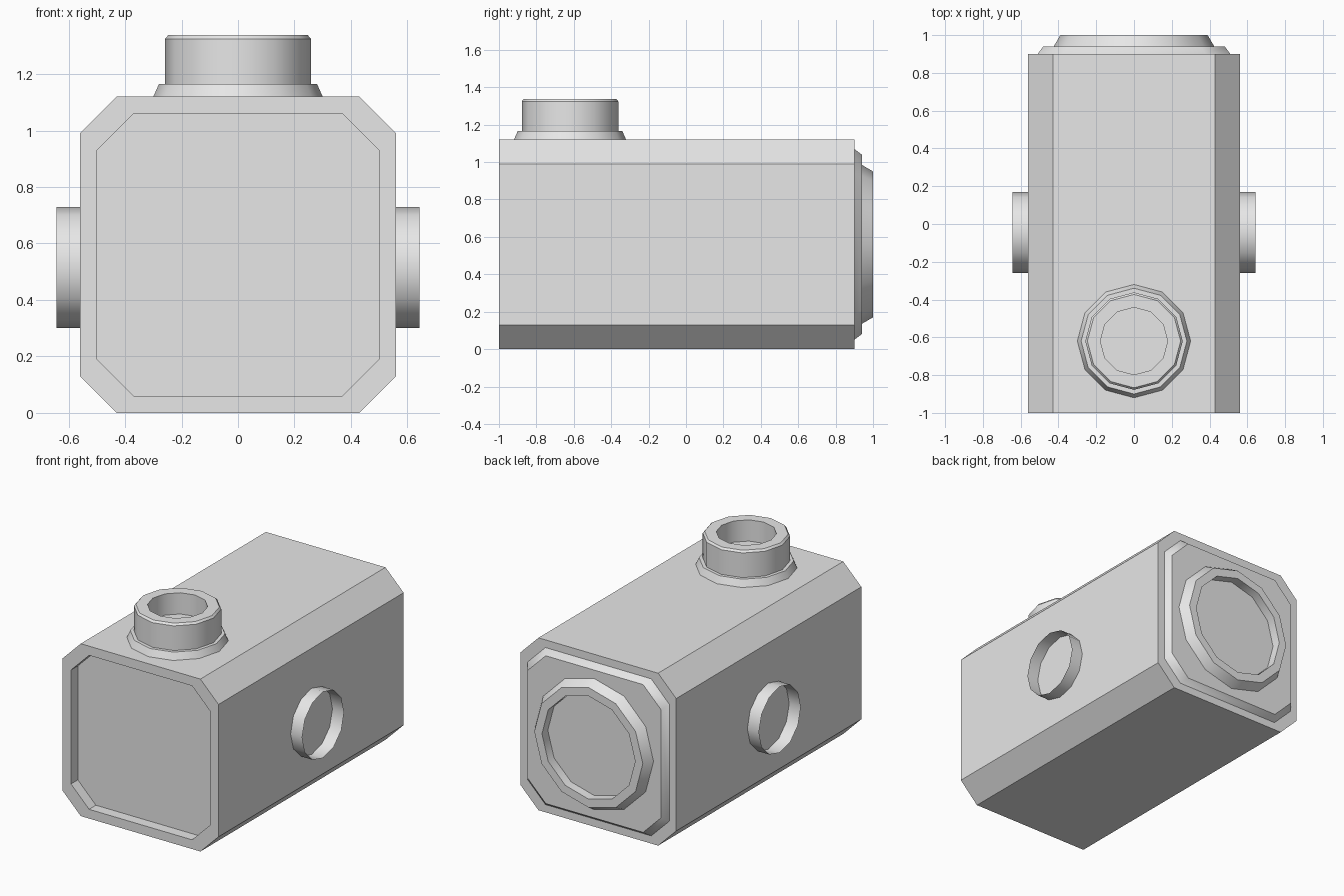
import bpy
import bmesh
from math import cos, sin, pi, radians
from mathutils import Matrix

cube = bpy.data.objects.get("Cube")
if cube:
    bpy.data.objects.remove(cube, do_unlink=True)

grey = bpy.data.materials.new("plain grey")
grey.use_nodes = True
colour = (0.8, 0.8, 0.8, 1)
grey.diffuse_color = colour
grey.node_tree.nodes["Principled BSDF"].inputs["Base Color"].default_value = colour


def round_section(radius):
    """Twelve-sided outline with corners on the axes."""
    return [(radius * cos(i * pi / 6), radius * sin(i * pi / 6)) for i in range(12)]


def chamfered_section(half, cut=0.13):
    """Square outline with cut corners."""
    a, b = half, half - cut
    return [(a, -b), (a, b), (b, a), (-b, a), (-a, b), (-a, -b), (-b, -a), (b, -a)]


def loft(name, section, profile, matrix, cap_start=False, cap_end=False):
    """Join outlines along local z; profile holds (size, height) pairs."""
    bm = bmesh.new()
    rings = [[bm.verts.new((x, y, h)) for x, y in section(s)] for s, h in profile]
    n = len(rings[0])
    for low, high in zip(rings, rings[1:]):
        for i in range(n):
            j = (i + 1) % n
            bm.faces.new((low[i], low[j], high[j], high[i]))
    if cap_start:
        bm.faces.new(rings[0][::-1])
    if cap_end:
        bm.faces.new(rings[-1])
    bm.transform(matrix)
    mesh = bpy.data.meshes.new(name)
    bm.to_mesh(mesh)
    bm.free()
    mesh.materials.append(grey)
    obj = bpy.data.objects.new(name, mesh)
    bpy.context.collection.objects.link(obj)
    bpy.ops.object.select_all(action="DESELECT")
    obj.select_set(True)
    bpy.context.view_layer.objects.active = obj
    bpy.ops.object.shade_smooth_by_angle(angle=radians(35))
    return obj


mid = 0.56
along_y = Matrix.Translation((0, 0, mid)) @ Matrix.Rotation(-pi / 2, 4, "X")

# Body: recessed front, long chamfered box, raised back panel
loft("body", chamfered_section,
     [(0.5, -0.93), (0.5, -1), (mid, -1), (mid, 0.9), (0.51, 0.9), (0.48, 0.94)],
     along_y, cap_start=True, cap_end=True)

# Back ring around a shallow round recess
loft("back_ring", round_section,
     [(0.425, 0.94), (0.39, 1), (0.335, 1), (0.335, 0.94)], along_y)

# Top neck with flange, rim chamfer and blind hole
loft("top_neck", round_section,
     [(0.3, 1.12), (0.28, 1.165), (0.258, 1.165), (0.258, 1.325),
      (0.247, 1.338), (0.178, 1.338), (0.178, 1.2)],
     Matrix.Translation((0, -0.62, 0)), cap_end=True)

# Thin open side collars
for side, name in ((1, "left_collar"), (-1, "right_collar")):
    loft(name, round_section, [(0.215, 0.55), (0.215, 0.643)],
         Matrix.Translation((0, -0.045, 0.515)) @ Matrix.Rotation(side * pi / 2, 4, "Y"))
